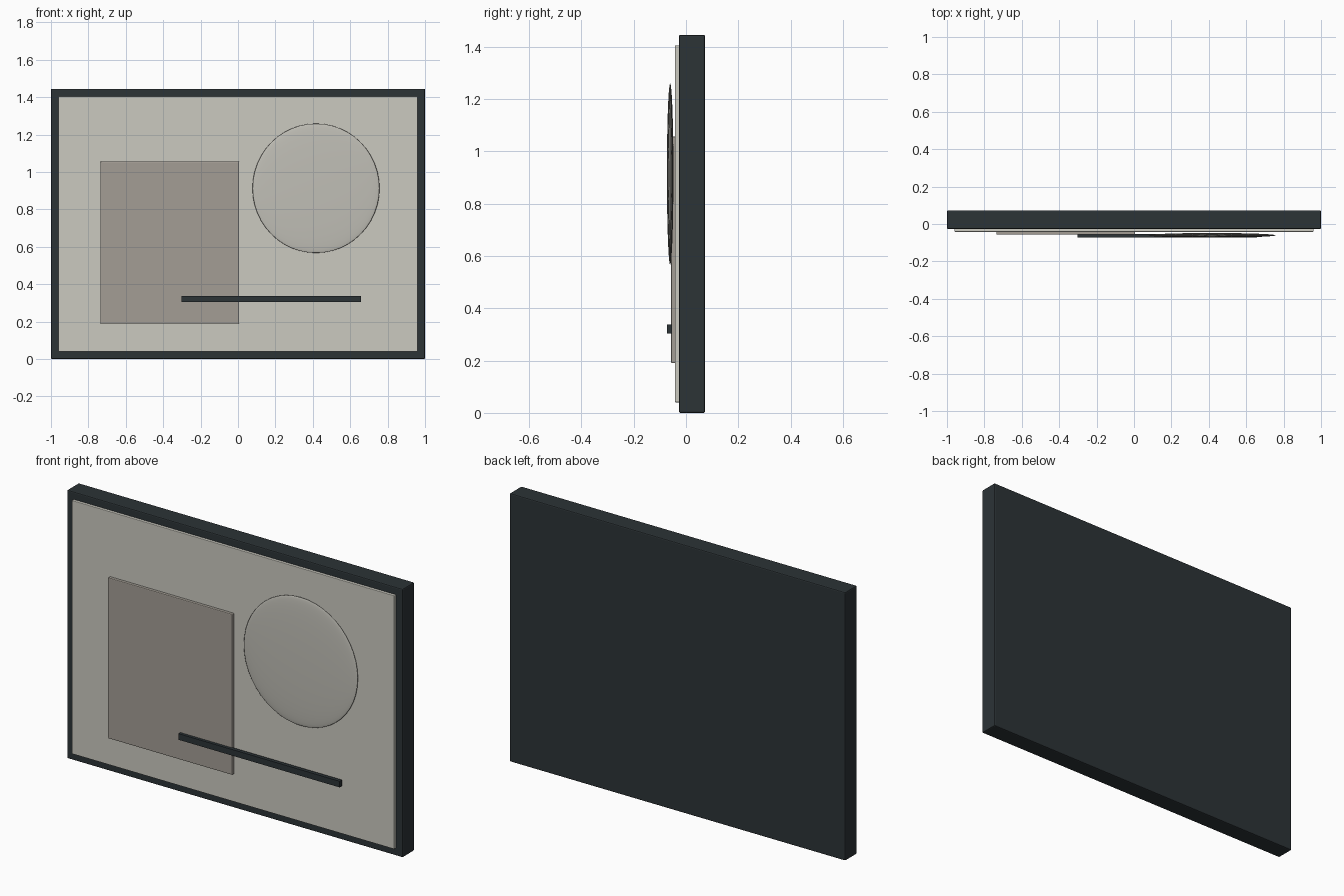
import bpy

if "Cube" in bpy.data.objects:
    bpy.data.objects.remove(bpy.data.objects["Cube"])


def material(name, rgb):
    m = bpy.data.materials.new(name)
    m.diffuse_color = (*rgb, 1)
    m.use_nodes = True
    m.node_tree.nodes["Principled BSDF"].inputs["Base Color"].default_value = m.diffuse_color
    return m


dark = material("charcoal", (0.025, 0.033, 0.037))
cream = material("cream", (0.60, 0.59, 0.53))
taupe = material("taupe", (0.37, 0.34, 0.30))
stone = material("stone", (0.53, 0.52, 0.47))


def box(name, x, y, z, mat, bevel=0.0):
    """Box from (min, max) ranges, with optional softened edges."""
    bpy.ops.mesh.primitive_cube_add(
        size=1, location=[(r[0] + r[1]) / 2 for r in (x, y, z)])
    o = bpy.context.object
    o.name = name
    o.scale = [r[1] - r[0] for r in (x, y, z)]
    bpy.ops.object.transform_apply(location=False, rotation=False, scale=True)
    if bevel:
        b = o.modifiers.new("soft_edges", "BEVEL")
        b.width = bevel
        b.segments = 2
    o.data.materials.append(mat)
    return o


# Solid backing frame
box("frame", (-1, 1), (-0.027, 0.073), (0, 1.445), dark, 0.006)
# Canvas panel on the frame's face
box("canvas", (-0.96, 0.96), (-0.042, -0.02), (0.04, 1.405), cream, 0.003)
# Raised rectangle
box("rectangle_panel", (-0.735, 0.006), (-0.057, -0.037), (0.19, 1.056), taupe, 0.004)
# Thin dark bar
box("bar", (-0.303, 0.657), (-0.073, -0.053), (0.304, 0.337), dark)

# Flattened round disc
bpy.ops.mesh.primitive_uv_sphere_add(segments=48, ring_count=24, radius=1,
                                     location=(0.417, -0.0605, 0.913))
disc = bpy.context.object
disc.name = "round_disc"
disc.scale = (0.34, 0.0125, 0.346)
bpy.ops.object.transform_apply(location=False, rotation=False, scale=True)
bpy.ops.object.shade_smooth()
disc.data.materials.append(stone)
